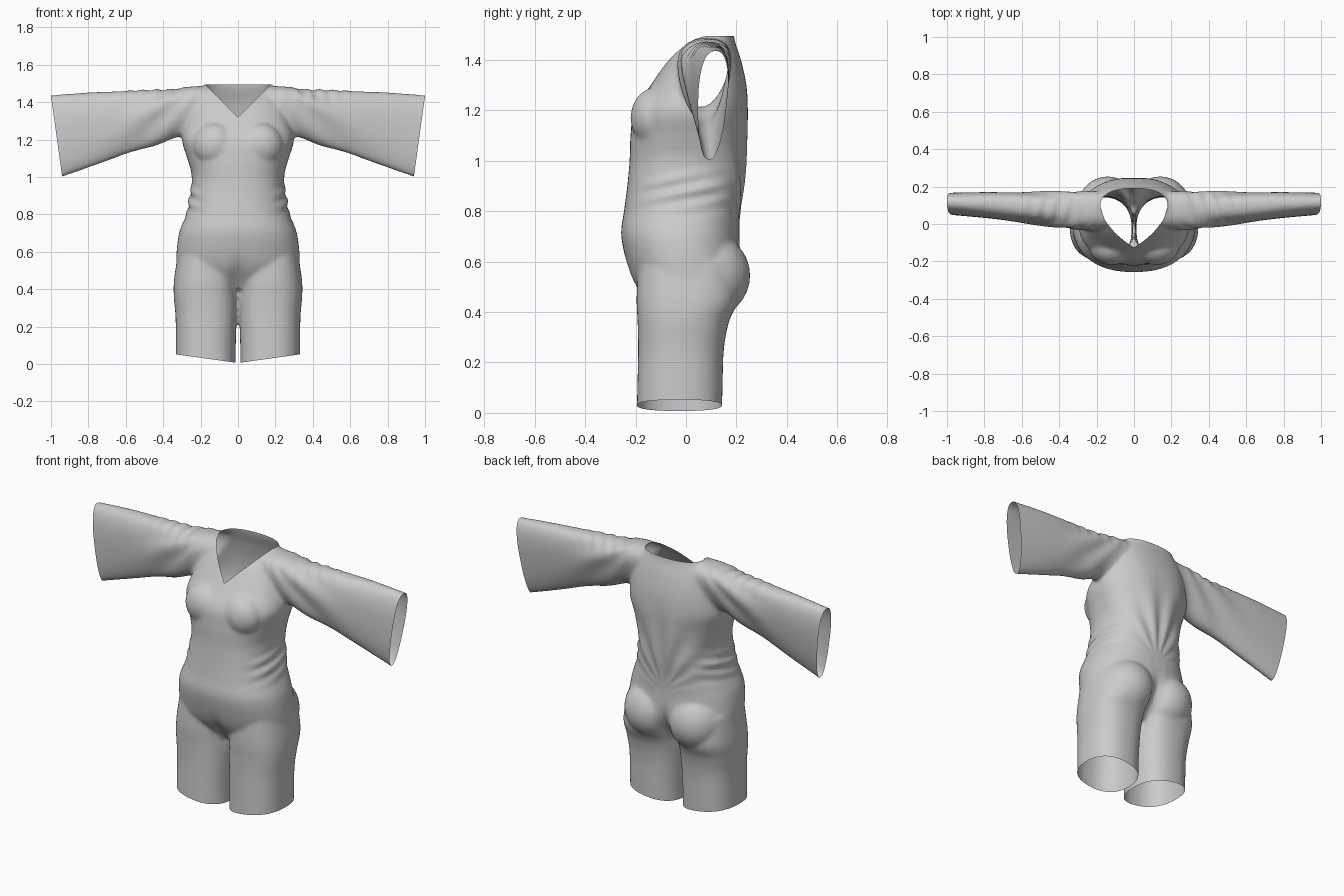
import bpy, bmesh
from math import sin, cos, pi, exp, atan2
from mathutils import Vector, Matrix

if "Cube" in bpy.data.objects:
    bpy.data.objects.remove(bpy.data.objects["Cube"])

bm = bmesh.new()
SEG = 48


def spow(v, e):
    return abs(v) ** e * (1 if v >= 0 else -1)


def resample(table, steps=5):
    """Catmull-Rom interpolation of the rows of a profile table."""
    out = []
    for i in range(len(table) - 1):
        a, b = table[max(i - 1, 0)], table[i]
        c, d = table[i + 1], table[min(i + 2, len(table) - 1)]
        for s in range(steps):
            t = s / steps
            out.append([0.5 * (2 * q + (r - p) * t + (2 * p - 5 * q + 4 * r - u) * t * t
                               + (3 * q - p - 3 * r + u) * t ** 3)
                        for p, q, r, u in zip(a, b, c, d)])
    return out + [list(table[-1])]


def loft(rings):
    """Closed solid through a list of point rings."""
    vs = [[bm.verts.new(p) for p in ring] for ring in rings]
    for lo, hi in zip(vs, vs[1:]):
        for i in range(SEG):
            j = (i + 1) % SEG
            bm.faces.new((lo[i], lo[j], hi[j], hi[i]))
    bm.faces.new(vs[0][::-1])
    bm.faces.new(vs[-1])


def upright(table, power):
    """Rows: z, centre x, half width, front y, back y."""
    rings = []
    for z, cx, w, f, b in resample(table):
        e = 2 / power
        rings.append([(cx + w * spow(cos(2 * pi * i / SEG), e),
                       (f + b) / 2 + (b - f) / 2 * spow(sin(2 * pi * i / SEG), e), z)
                      for i in range(SEG)])
    loft(rings)


def sleeve(table, side):
    """Rows: x, bottom z, top z, front y, back y; narrower towards the bottom."""
    rings = []
    for x, lo, hi, f, b in resample(table):
        ring = []
        for i in range(SEG):
            a = 2 * pi * i / SEG
            s = spow(sin(a), 0.85)
            ring.append((side * x,
                         (f + b) / 2 - 0.012 * (1 - s)
                         + (b - f) / 2 * spow(cos(a), 0.85) * (0.87 + 0.2 * s),
                         (lo + hi) / 2 + (hi - lo) / 2 * s))
        rings.append(ring)
    loft(rings)


def ellipsoid(loc, size):
    bmesh.ops.create_uvsphere(bm, u_segments=32, v_segments=16, radius=1,
                              matrix=Matrix.Translation(loc) @ Matrix.Diagonal((*size, 1)))


# Torso with a neck column that is trimmed later
upright([(0.40, 0, 0.18, -0.12, 0.10), (0.48, 0, 0.31, -0.185, 0.19),
         (0.56, 0, 0.33, -0.225, 0.22), (0.70, 0, 0.315, -0.257, 0.212),
         (0.80, 0, 0.277, -0.246, 0.215), (0.90, 0, 0.258, -0.233, 0.228),
         (1.00, 0, 0.247, -0.224, 0.237), (1.10, 0, 0.27, -0.22, 0.243),
         (1.20, 0, 0.30, -0.205, 0.247), (1.30, 0, 0.28, -0.14, 0.24),
         (1.40, 0, 0.25, -0.072, 0.218), (1.46, 0, 0.215, -0.02, 0.198),
         (1.50, 0, 0.175, 0.02, 0.19), (1.60, 0, 0.17, 0.03, 0.19)], 2.3)

SLEEVE = [(0.12, 1.27, 1.488, -0.02, 0.19), (0.25, 1.225, 1.484, -0.035, 0.195),
          (0.35, 1.203, 1.473, -0.025, 0.19), (0.60, 1.12, 1.458, 0.01, 0.186),
          (0.80, 1.05, 1.452, 0.035, 0.185), (1.06, 0.958, 1.432, 0.06, 0.178)]
LEG = [(-0.06, 0.172, 0.16, -0.197, 0.141), (0.10, 0.172, 0.16, -0.193, 0.145),
       (0.25, 0.17, 0.164, -0.19, 0.15), (0.36, 0.172, 0.171, -0.192, 0.17),
       (0.45, 0.17, 0.172, -0.196, 0.205), (0.60, 0.16, 0.16, -0.19, 0.2)]
for side in (-1, 1):
    sleeve(SLEEVE, side)
    upright([(z, side * cx, w, f, b) for z, cx, w, f, b in LEG], 2.4)
    # Seat and bust fullness
    ellipsoid((side * 0.14, 0.085, 0.545), (0.165, 0.17, 0.17))
    ellipsoid((side * 0.12, -0.12, 1.17), (0.12, 0.1, 0.12))

bmesh.ops.recalc_face_normals(bm, faces=bm.faces)
mesh = bpy.data.meshes.new("jumpsuit")
bm.to_mesh(mesh)
bm.free()
suit = bpy.data.objects.new("jumpsuit", mesh)
bpy.context.collection.objects.link(suit)
bpy.context.view_layer.objects.active = suit
suit.select_set(True)

# Fuse the volumes into one skin and soften the joins
fuse = suit.modifiers.new("fuse", "REMESH")
fuse.mode = "VOXEL"
fuse.voxel_size = 0.01
soft = suit.modifiers.new("soften", "SMOOTH")
soft.factor = 0.5
soft.iterations = 8
for name in ("fuse", "soften"):
    bpy.ops.object.modifier_apply(modifier=name)


def bump(v, centre, radius):
    return exp(-((v - centre) / radius) ** 2)


def fold_depth(p):
    """Cloth folds: sleeve fans, waist creases, back drape, seat cleft."""
    x, y, z = abs(p.x), p.y, p.z
    fan = atan2(1.52 - z, x - 0.18)
    d = 0.006 * sin(fan * 15 + 2 * y) * bump(x, 0.48, 0.17) * (z > 1.05)
    d += 0.004 * sin(x * 85 + y * 25) * bump(x, 0.42, 0.15) * bump(z, 1.46, 0.05)
    d += 0.006 * sin(z * 95 - y * 20) * bump(z, 0.88, 0.07) * bump(x, 0.27, 0.06)
    if y > 0.05:
        d += 0.007 * cos(atan2(x, max(z - 0.72, 0.01)) * 16 + pi) * bump(z, 1.0, 0.18) * bump(x, 0, 0.22)
        d -= 0.03 * bump(x, 0, 0.035) * bump(z, 0.5, 0.1)
    elif y < -0.1:
        d -= 0.014 * bump(x, 0, 0.04) * bump(z, 0.46, 0.09)
    return d


bm = bmesh.new()
bm.from_mesh(mesh)
bm.normal_update()
moves = [(v, v.normal * fold_depth(v.co)) for v in bm.verts]
for v, m in moves:
    v.co += m


def trim(co, no, test=None, clear=True):
    faces = [f for f in bm.faces if test is None or test(f.calc_center_median())]
    geom = set(faces)
    for f in faces:
        geom.update(f.edges)
        geom.update(f.verts)
    bmesh.ops.bisect_plane(bm, geom=list(geom), plane_co=co, plane_no=no, clear_outer=clear)


# Open the cuffs, leg hems and collar
for side in (-1, 1):
    trim((side, 0, 1.435), (side * 0.435, 0, -0.06))
    trim((side * 0.33, 0, 0.052), (side * 0.14, 0, -1),
         lambda c: c.x * side > 0 and c.z < 0.2)
trim((0, 0, 1.495), (0, 0, 1))

# V neckline in the front
for side in (-1, 1):
    trim((0, 0, 1.32), (-side, 0, 1),
         lambda c: c.x * side > -0.02 and abs(c.x) < 0.22 and c.z > 1.28 and c.y < 0.12, False)
gone = []
for f in bm.faces:
    c = f.calc_center_median()
    if c.y < 0.1 and c.z > 1.32 + abs(c.x):
        gone.append(f)
bmesh.ops.delete(bm, geom=gone, context="FACES")

bm.to_mesh(mesh)
bm.free()
for poly in mesh.polygons:
    poly.use_smooth = True
